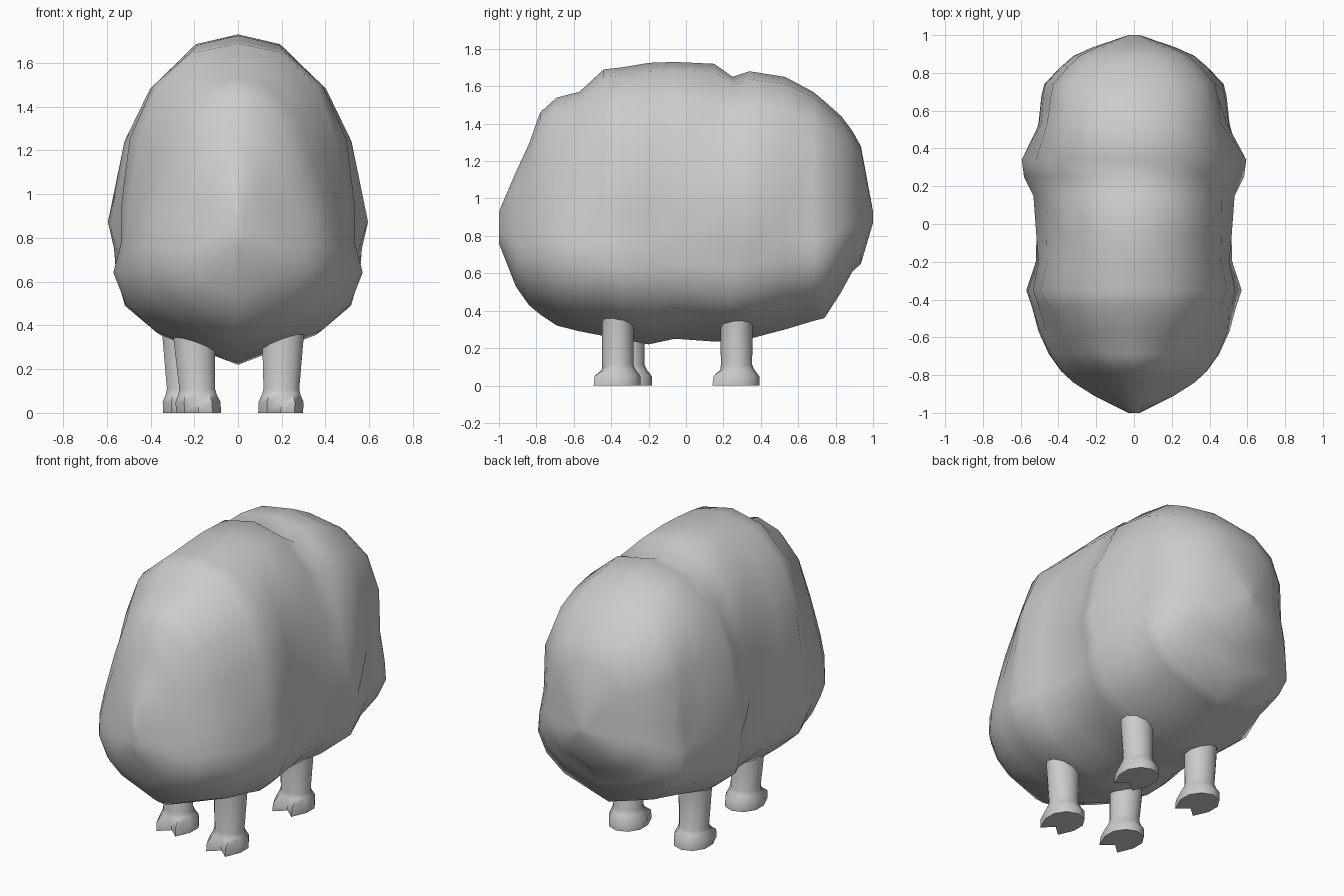
import bpy, bmesh, math

if "Cube" in bpy.data.objects:
    bpy.data.objects.remove(bpy.data.objects["Cube"])


def skin_rings(name, rings, angle):
    """Join equal-sized closed rings into a capped, smooth-shaded skin."""
    bm = bmesh.new()
    loops = [[bm.verts.new(p) for p in ring] for ring in rings]
    n = len(loops[0])
    for a, b in zip(loops, loops[1:]):
        for i in range(n):
            j = (i + 1) % n
            bm.faces.new((a[i], a[j], b[j], b[i]))
    bm.faces.new(loops[0])
    bm.faces.new(loops[-1])
    bmesh.ops.recalc_face_normals(bm, faces=bm.faces)
    mesh = bpy.data.meshes.new(name)
    bm.to_mesh(mesh)
    bm.free()
    obj = bpy.data.objects.new(name, mesh)
    bpy.context.collection.objects.link(obj)
    bpy.ops.object.select_all(action='DESELECT')
    obj.select_set(True)
    bpy.context.view_layer.objects.active = obj
    bpy.ops.object.shade_smooth_by_angle(angle=math.radians(angle))
    return obj


# Woolly body: stations along y as (y, bottom z, top z, half width)
stations = [
    (-1.0, .76, .93, .03), (-.91, .53, 1.14, .21), (-.84, .43, 1.29, .32),
    (-.78, .38, 1.46, .385), (-.69, .32, 1.54, .45), (-.57, .29, 1.57, .505),
    (-.44, .265, 1.69, .54), (-.35, .25, 1.70, .57), (-.2, .22, 1.725, .53),
    (-.06, .25, 1.73, .535), (.15, .235, 1.72, .54), (.25, .24, 1.65, .585),
    (.34, .25, 1.68, .60), (.53, .30, 1.65, .52), (.68, .345, 1.57, .49),
    (.74, .36, 1.52, .475), (.83, .50, 1.44, .39), (.89, .61, 1.36, .32),
    (.935, .65, 1.28, .22), (1.0, .87, .93, .03)]

# Half cross-sections (width fraction, height fraction) at key places along y
sections = [
    (-.85, [(.60, .09), (.86, .17), (1, .27), (1, .36), (.92, .48),
            (.74, .66), (.52, .85), (.24, .96)]),
    (-.55, [(.66, .09), (.88, .17), (1, .27), (.98, .36), (.92, .47),
            (.79, .69), (.66, .86), (.36, .97)]),
    (-.35, [(.68, .09), (.9, .17), (1, .27), (.94, .36), (.94, .47),
            (.87, .69), (.68, .86), (.36, .97)]),
    (.30, [(.63, .09), (.86, .17), (.92, .27), (.94, .35), (1, .43),
           (.86, .69), (.66, .86), (.36, .97)]),
    (.65, [(.63, .08), (.88, .16), (1, .26), (.98, .36), (.92, .48),
           (.90, .72), (.74, .88), (.42, .975)])]


def section_at(y):
    """Blend the neighbouring key sections."""
    y = min(max(y, sections[0][0]), sections[-1][0])
    for (y0, a), (y1, b) in zip(sections, sections[1:]):
        if y <= y1:
            t = (y - y0) / (y1 - y0)
            return [(p[0] + (q[0] - p[0]) * t, p[1] + (q[1] - p[1]) * t)
                    for p, q in zip(a, b)]


rings = []
for y, low, high, width in stations:
    cut = section_at(y)
    outline = [(0, 0)] + cut + [(0, 1)] + [(-a, b) for a, b in reversed(cut)]
    rings.append([(a * width, y, low + b * (high - low)) for a, b in outline])
skin_rings("woolly_body", rings, 60)


def leg(name, x, y, lean):
    """Tapered leg with a flared, cloven hoof; lean shifts the top in x."""
    # (z, x radius, y radius, toe reach, cleft depth)
    levels = [(0, .108, .122, .03, .05), (.05, .108, .122, .025, .04),
              (.085, .092, .095, 0, .01), (.11, .086, .084, 0, 0),
              (.35, .1, .085, 0, 0), (.45, .1, .085, 0, 0)]
    leg_rings = []
    for z, rx, ry, reach, cleft in levels:
        ring = []
        for i in range(10):
            a = -math.pi / 2 + i * math.tau / 10
            notch = cleft if i == 0 else (-reach if i in (1, 9) else 0)
            ring.append((x + lean * z + rx * math.cos(a),
                         y + ry * math.sin(a) + notch, z))
        leg_rings.append(ring)
    skin_rings(name, leg_rings, 60)


# Four legs, slightly staggered
leg("front_left_leg", -.18, -.305, -.06)
leg("front_right_leg", .195, -.365, .03)
leg("rear_left_leg", -.24, .27, -.03)
leg("rear_right_leg", .195, .27, .03)
